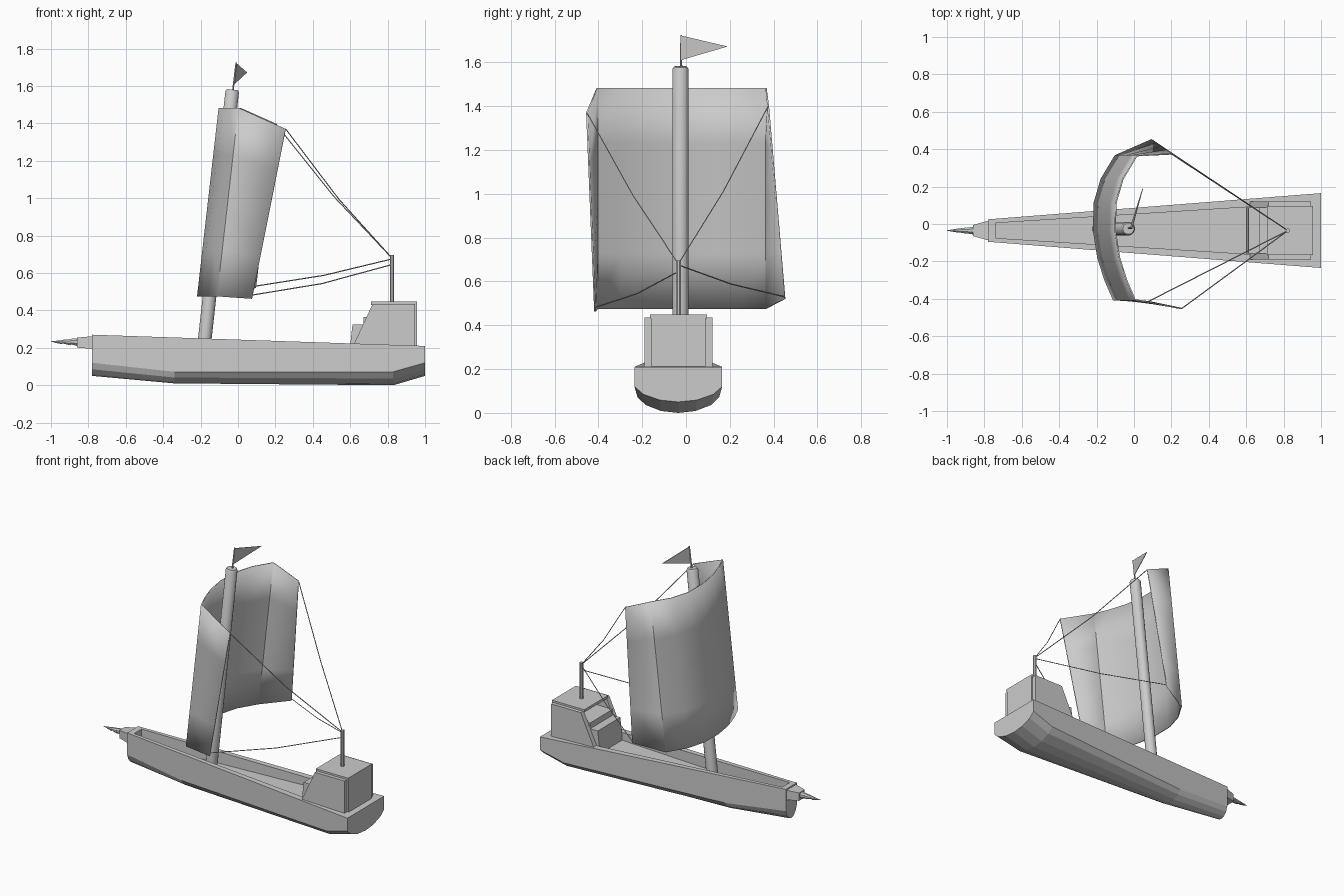
import bpy, bmesh, math
from mathutils import Vector

if "Cube" in bpy.data.objects:
    bpy.data.objects.remove(bpy.data.objects["Cube"])

CY = -0.035  # boat centreline


def make(name, rings, closed=True, caps=True, smooth=None):
    """Skin a list of point rings into an object."""
    bm = bmesh.new()
    rows = [[bm.verts.new(p) for p in r] for r in rings]
    n = len(rows[0])
    for a, b in zip(rows, rows[1:]):
        for i in range(n if closed else n - 1):
            j = (i + 1) % n
            bm.faces.new((a[i], a[j], b[j], b[i]))
    if caps:
        bm.faces.new(rows[0])
        bm.faces.new(rows[-1])
    bmesh.ops.recalc_face_normals(bm, faces=bm.faces)
    me = bpy.data.meshes.new(name)
    bm.to_mesh(me)
    bm.free()
    ob = bpy.data.objects.new(name, me)
    bpy.context.collection.objects.link(ob)
    if smooth:
        bpy.ops.object.select_all(action='DESELECT')
        bpy.context.view_layer.objects.active = ob
        ob.select_set(True)
        bpy.ops.object.shade_smooth_by_angle(angle=math.radians(smooth))
    return ob


def lathe(name, path, radii, sides, smooth=None):
    """Round section along a straight-ish path of points."""
    pts = [Vector(p) for p in path]
    axis = (pts[-1] - pts[0]).normalized()
    u = axis.cross(Vector((0, 1, 0))).normalized()
    v = axis.cross(u)
    ang = [2 * math.pi * (k + 0.5) / sides for k in range(sides)]
    return make(name, [[p + r * (math.cos(a) * u + math.sin(a) * v) for a in ang]
                       for p, r in zip(pts, radii)], smooth=smooth)


def prism(name, xz, y0, y1):
    """Side outline in x/z extruded across y."""
    return make(name, [[(x, y, z) for x, z in xz] for y in (y0, y1)])


def box(name, x0, x1, hw, z0, z1):
    return prism(name, [(x0, z0), (x1, z0), (x1, z1), (x0, z1)], CY - hw, CY + hw)


def lerp(a, b, t):
    return a + (b - a) * t


# Hull: lofted cross-sections, rounded bottom, open well cut into the deck
def section(x, chine, keel):
    t = (x + 0.78) / 1.78
    w, top = lerp(0.06, 0.2, t), lerp(0.27, 0.21, t)
    half = [(1, top)] + [(f, lerp(keel, chine, g)) for f, g in ((1, 1), (0.8, 0.5), (0.42, 0.12))]
    full = half + [(0, keel)] + [(-f, z) for f, z in reversed(half)]
    return [(x, CY + f * w, z) for f, z in full]


hull = make("hull", [section(-0.78, 0.12, 0.05), section(-0.34, 0.072, 0.01),
                     section(0.83, 0.072, 0.0), section(1.0, 0.12, 0.05)])
well = make("well_cutter", [[(x, CY + s * w, z) for s, z in ((-1, 0.17), (1, 0.17), (1, 0.4), (-1, 0.4))]
                            for x, w in ((-0.74, 0.04), (0.76, 0.135))])
mod = hull.modifiers.new("well", 'BOOLEAN')
mod.operation, mod.object, mod.solver = 'DIFFERENCE', well, 'EXACT'
bpy.ops.object.select_all(action='DESELECT')
bpy.context.view_layer.objects.active = hull
hull.select_set(True)
bpy.ops.object.modifier_apply(modifier=mod.name)
bpy.data.objects.remove(well)

# Bowsprit: tapered block and stepped spike
make("bow_block", [[(x, CY + a * w, 0.228 + b * h) for a, b in ((-1, -1), (1, -1), (1, 1), (-1, 1))]
                   for x, w, h in ((-0.77, 0.055, 0.034), (-0.86, 0.03, 0.027))])
for i, (x0, x1, r0, r1) in enumerate(((-0.85, -0.9, 0.024, 0.015), (-0.895, -0.945, 0.018, 0.009),
                                      (-0.94, -1.0, 0.012, 0.001))):
    lathe(f"bow_spike_{i + 1}", [(x0, CY, 0.23), (x1, CY, 0.234)], [r0, r1], 8)

# Raked mast with a bevelled top, and its flag
foot, head = Vector((-0.187, -0.025, 0.16)), Vector((-0.03, -0.025, 1.58))
lathe("mast", [foot, foot.lerp(head, 0.992), head], [0.037, 0.037, 0.03], 16, 35)
lathe("flag_pole", [(-0.028, -0.022, 1.57), (-0.01, -0.022, 1.725)], [0.005, 0.004], 6)
make("flag", [[(-0.012 + d, -0.022, 1.722), (-0.022 + d, -0.022, 1.61), (0.045 + d, 0.19, 1.672)]
              for d in (0, 0.004)])

# Sail: bowed sheet with a folded flap down each side
bow_y = [-0.405, -0.3, -0.18, -0.04, 0.11, 0.24, 0.365]
bow_x = [0.105, 0.06, 0.022, 0.0, 0.002, 0.04, 0.115]


def sail_row(t, left, right):
    mid = [(lerp(-0.215, -0.1, t) + x, y, lerp(0.475, 1.482, t)) for x, y in zip(bow_x, bow_y)]
    return [left] + mid + [right]


left0, left1 = Vector((0.075, -0.415, 0.462)), Vector((0.255, -0.452, 1.37))
right0, right1 = Vector((0.095, 0.45, 0.52)), Vector((0.2, 0.375, 1.4))
sail = make("sail", [sail_row(k / 4, left0.lerp(left1, k / 4), right0.lerp(right1, k / 4))
                     for k in range(5)], closed=False, caps=False, smooth=32)
sol = sail.modifiers.new("cloth", 'SOLIDIFY')
sol.thickness, sol.offset = 0.008, 0

# Rigging from each sail corner to the stern post, sagging in the middle
for name, a, sag, z in (("rope_upper_left", left1, 0.03, 0.68), ("rope_upper_right", right1, 0.03, 0.68),
                        ("rope_lower_left", left0 + Vector((0, 0, 0.02)), 0.02, 0.645),
                        ("rope_lower_right", right0 + Vector((0, 0, 0.01)), 0.015, 0.675)):
    b = Vector((0.823, CY, z))
    m = (a + b) / 2 - Vector((0, 0, sag))
    cu = bpy.data.curves.new(name, 'CURVE')
    cu.dimensions, cu.bevel_depth, cu.bevel_resolution = '3D', 0.003, 0
    sp = cu.splines.new('POLY')
    sp.points.add(2)
    for q, p in zip(sp.points, (a, m, b)):
        q.co = (*p, 1)
    bpy.context.collection.objects.link(bpy.data.objects.new(name, cu))

# Stern cabin: sloped cheeks, roof, back wall and steps between the cheeks
for side, s in (("left", -1), ("right", 1)):
    prism(f"cabin_cheek_{side}", [(0.62, 0.17), (0.62, 0.22), (0.72, 0.435), (0.945, 0.435), (0.945, 0.17)],
          CY + s * 0.122, CY + s * 0.155)
box("cabin_back", 0.85, 0.957, 0.124, 0.18, 0.44)
box("cabin_roof", 0.71, 0.957, 0.13, 0.43, 0.448)
box("upper_step", 0.67, 0.86, 0.123, 0.165, 0.365)
prism("lower_step", [(0.6, 0.165), (0.6, 0.215), (0.612, 0.325), (0.68, 0.325), (0.68, 0.165)],
      CY - 0.123, CY + 0.123)

# Stern post
lathe("stern_post", [(0.823, CY, 0.44), (0.823, CY, 0.695)], [0.012, 0.012], 8)
